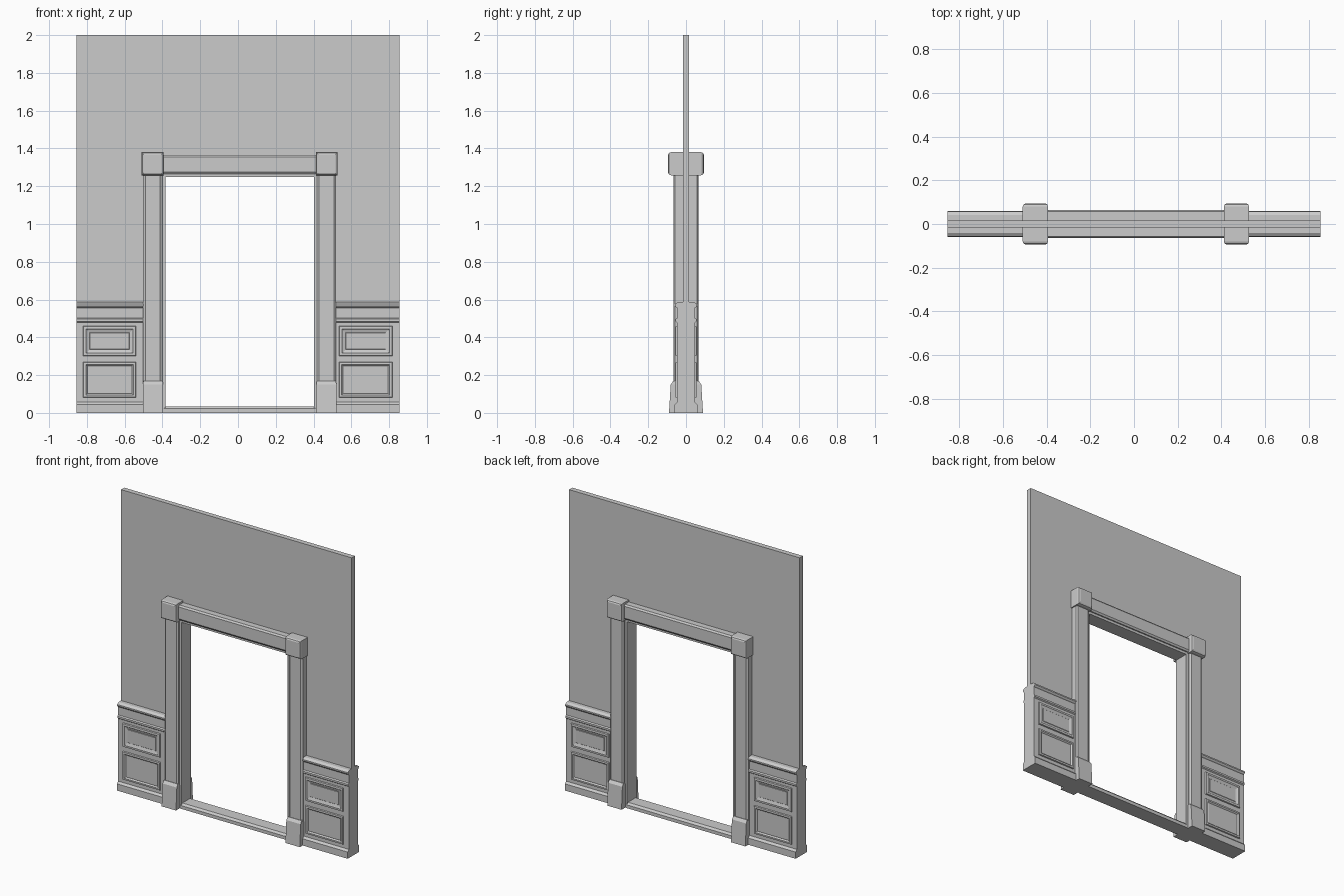
import bpy, bmesh

if "Cube" in bpy.data.objects:
    bpy.data.objects.remove(bpy.data.objects["Cube"])

CX = 0.009  # doorway sits slightly right of centre


def finish(name, bm):
    bmesh.ops.recalc_face_normals(bm, faces=bm.faces)
    me = bpy.data.meshes.new(name)
    bm.to_mesh(me)
    bm.free()
    ob = bpy.data.objects.new(name, me)
    bpy.context.collection.objects.link(ob)
    return ob


def prism(name, pts, t0, t1, place):
    """Extrude a closed 2D profile; place(p, q, t) gives the 3D position."""
    bm = bmesh.new()
    a, b = [[bm.verts.new(place(p, q, t)) for p, q in pts] for t in (t0, t1)]
    n = len(pts)
    for i in range(n):
        j = (i + 1) % n
        bm.faces.new((a[i], a[j], b[j], b[i]))
    bm.faces.new(a)
    bm.faces.new(b)
    return finish(name, bm)


def both_sides(half):
    """Mirror a half profile (depth, other) across the wall plane."""
    return half + [(-d, o) for d, o in reversed(half)]


def stacked(name, rings):
    """Loft four-cornered rings, closing both ends."""
    bm = bmesh.new()
    loops = [[bm.verts.new(c) for c in r] for r in rings]
    for a, b in zip(loops, loops[1:]):
        for i in range(4):
            j = (i + 1) % 4
            bm.faces.new((a[i], a[j], b[j], b[i]))
    bm.faces.new(loops[0])
    bm.faces.new(loops[-1])
    return finish(name, bm)


def rect_y(x0, x1, z0, z1, inset, y):
    x0, x1, z0, z1 = x0 + inset, x1 - inset, z0 + inset, z1 - inset
    return [(x0, y, z0), (x1, y, z0), (x1, y, z1), (x0, y, z1)]


def rect_z(x0, x1, h, z):
    return [(x0, -h, z), (x1, -h, z), (x1, h, z), (x0, h, z)]


# Wall sheet with the door opening
L, R, T = CX - 0.405, CX + 0.405, 1.26
prism("wall", [(-.855, 0), (L, 0), (L, T), (R, T), (R, 0), (.855, 0), (.855, 2), (-.855, 2)],
      -.017, .017, lambda p, q, t: (p, t, q))

# Wainscot body profile: skirting, field, rail bead, frieze, cap
wains = both_sides([(.06, 0), (.06, .045), (.047, .058), (.047, .478), (.055, .484),
                    (.055, .496), (.047, .502), (.047, .556), (.053, .56), (.058, .567),
                    (.058, .576), (.042, .587)])
upper = [(0, .046), (.003, .055), (.016, .056), (.02, .053), (.035, .048), (.037, .05)]
lower = [(0, .046), (.003, .055), (.014, .056), (.022, .048), (.024, .049)]
for side, w0, w1, p0, p1 in (("left", -.855, -.48, -.82, -.54), ("right", .50, .855, .535, .817)):
    prism(side + "_wainscot", wains, w0, w1, lambda p, q, t: (t, p, q))
    # Raised panel mouldings on both faces
    for face, s in (("front", -1), ("back", 1)):
        for label, z0, z1, prof in (("upper", .30, .46, upper), ("lower", .08, .27, lower)):
            stacked(f"{side}_{face}_{label}_panel",
                    [rect_y(p0, p1, z0, z1, i, s * y) for i, y in prof])

# Casing and jamb profile: depth, distance from outer edge
casing = both_sides([(.057, 0), (.065, .011), (.065, .09), (.057, .101), (.049, .101),
                     (.049, .118)])
for side, s in (("left", -1), ("right", 1)):
    prism(side + "_casing", casing, 0, 1.262,
          lambda p, q, t: (CX + s * (.511 - q), p, t))
    xa, xb = sorted((CX + s * .51, CX + s * .408))
    # Tapered plinth block
    stacked(side + "_plinth", [rect_z(xa - .002, xb + .002, .09, 0),
                               rect_z(xa - .002, xb + .002, .081, .15),
                               rect_z(xa, xb, .068, .168)])
    # Corner block with bevelled faces
    xa, xb = sorted((CX + s * .519, CX + s * .403))
    stacked(side + "_corner_block",
            [rect_y(xa, xb, 1.258, 1.38, i, y)
             for i, y in ((.012, -.094), (.004, -.09), (0, -.08),
                          (0, .08), (.004, .09), (.012, .094))])

# Header casing between the corner blocks
prism("header_casing", casing, CX - .405, CX + .405, lambda p, q, t: (t, p, 1.366 - q))

# Threshold
prism("threshold", both_sides([(.052, 0), (.052, .022), (.04, .035)]), CX - .4, CX + .4,
      lambda p, q, t: (t, p, q))
